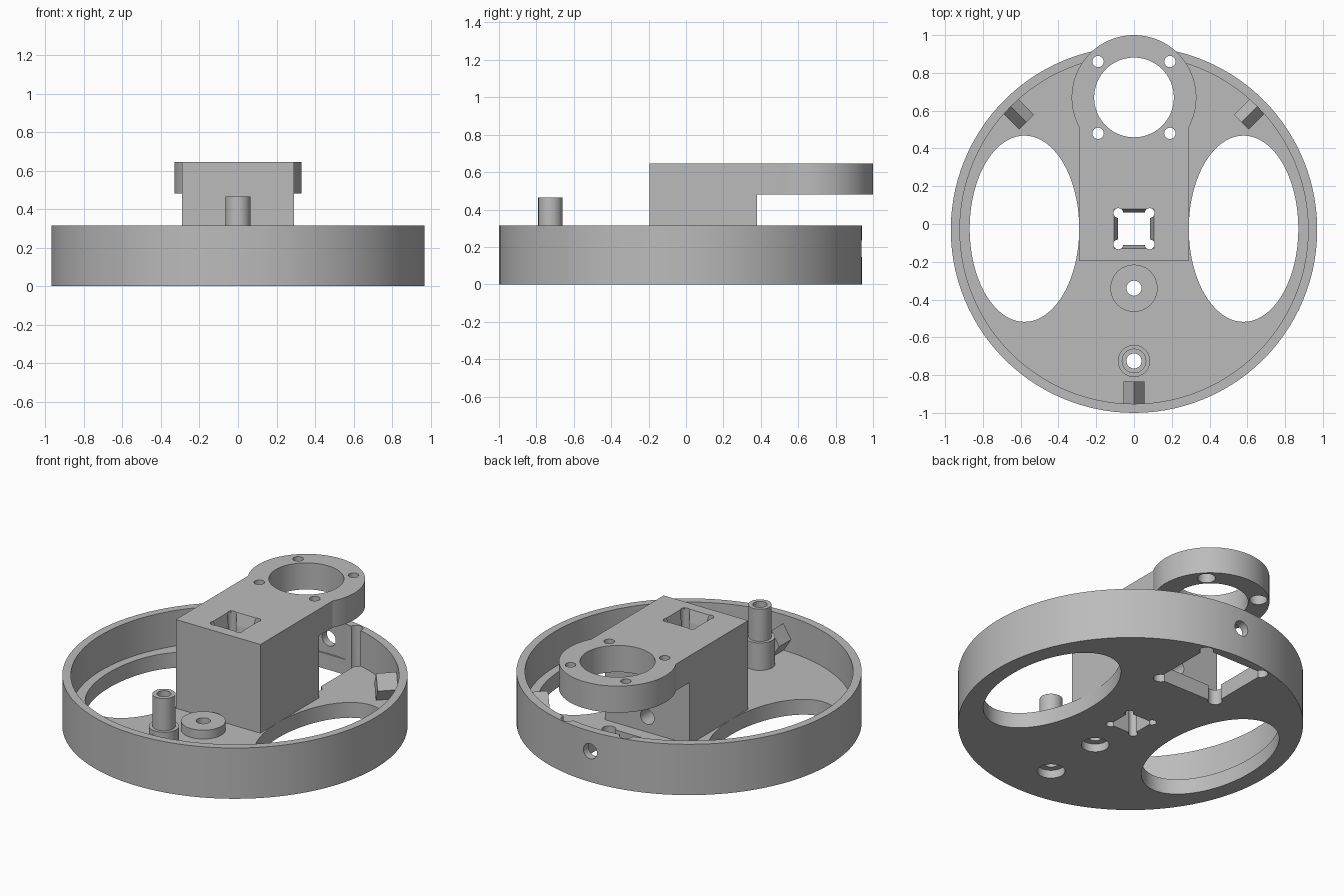
import bpy, bmesh
from math import sin, cos, pi, asin, radians
from mathutils import Matrix

if "Cube" in bpy.data.objects:
    bpy.data.objects.remove(bpy.data.objects["Cube"])

grey = bpy.data.materials.new("plain_grey")
grey.use_nodes = True
GREY = (0.5, 0.5, 0.5, 1)
grey.diffuse_color = GREY
grey.node_tree.nodes["Principled BSDF"].inputs["Base Color"].default_value = GREY

DISH_Y, DISH_R, RIM_Z, FLOOR_Z = -0.03, 0.97, 0.315, 0.095
RING_Y, RING_R, RING_Z, TOP_Z = 0.67, 0.33, 0.48, 0.645
HALF, FRONT, BACK = 0.29, -0.195, 0.38
SHAFT_Y = -0.025


def oval(x, y, rx, ry=None, n=48):
    ry = ry or rx
    return [(x + rx * cos(2 * pi * i / n), y + ry * sin(2 * pi * i / n)) for i in range(n)]


def rect(x0, x1, y0, y1):
    return [(x0, y0), (x1, y0), (x1, y1), (x0, y1)]


def square(y, h):
    return rect(-h, h, y - h, y + h)


def prism(name, outline, z0, z1, top=None, matrix=Matrix()):
    """Solid between an outline at z0 and the same (or another) outline at z1."""
    bm = bmesh.new()
    low = [bm.verts.new((x, y, z0)) for x, y in outline]
    high = [bm.verts.new((x, y, z1)) for x, y in (top or outline)]
    bm.faces.new(low[::-1])
    bm.faces.new(high)
    for i in range(len(low)):
        j = (i + 1) % len(low)
        bm.faces.new((low[i], low[j], high[j], high[i]))
    bm.transform(matrix)
    bmesh.ops.recalc_face_normals(bm, faces=bm.faces)
    mesh = bpy.data.meshes.new(name)
    bm.to_mesh(mesh)
    bm.free()
    mesh.materials.append(grey)
    ob = bpy.data.objects.new(name, mesh)
    bpy.context.collection.objects.link(ob)
    return ob


def combine(ob, other, operation="DIFFERENCE"):
    """Apply a boolean and discard the second solid."""
    other.hide_render = True
    mod = ob.modifiers.new("cut", "BOOLEAN")
    mod.operation, mod.solver, mod.object = operation, "EXACT", other
    bpy.context.view_layer.objects.active = ob
    bpy.ops.object.modifier_apply(modifier=mod.name)
    bpy.data.objects.remove(other)


def cut(ob, outline, z0, z1, **kw):
    combine(ob, prism("cutter", outline, z0, z1, **kw))


def outward(angle, y=0, z=0):
    """Matrix that turns the prism axis to a horizontal direction."""
    c, s = cos(angle), sin(angle)
    return Matrix(((-s, 0, c, 0), (c, 0, s, y), (0, 1, 0, z), (0, 0, 0, 1)))


def corners(y, h):
    return [(sx * h, y + sy * h) for sx in (-1, 1) for sy in (-1, 1)]


# Round dish with rim
dish = prism("dish", oval(0, DISH_Y, DISH_R, n=112), 0, RIM_Z)
cut(dish, oval(0, DISH_Y, 0.922, n=112), FLOOR_Z, 1)
for side in (-1, 1):
    cut(dish, oval(side * 0.58, SHAFT_Y, 0.29, 0.493, n=80), -1, 0.2)

# Square opening with round corners under the ring
cut(dish, square(RING_Y, 0.212), -1, 0.3)
for x, y in corners(RING_Y, 0.2):
    cut(dish, oval(x, y, 0.04, n=24), -1, 1)

# Tower block with overhanging ring arm
a = asin((RING_R ** 2 - HALF ** 2) ** 0.5 / RING_R)
arc = [-a + (pi + 2 * a) * i / 72 for i in range(73)]
arm_outline = [(RING_R * cos(t), RING_Y + RING_R * sin(t)) for t in arc]
arm_outline += [(-HALF, FRONT), (HALF, FRONT)]
tower = prism("tower_and_arm", arm_outline, RING_Z, TOP_Z)
block = prism("block", rect(-HALF, HALF, FRONT, BACK), FLOOR_Z - 0.005, RING_Z)
combine(tower, block, "UNION")
cut(tower, oval(0, RING_Y, 0.211, n=72), 0, 1)
for x, y in corners(RING_Y, 0.19):
    cut(tower, oval(x, y, 0.03, n=24), 0.4, 1)
    cut(tower, oval(x, y, 0.05, n=32), 0.4, 0.54)

# Square shaft with flared mouth and corner bores
cut(tower, square(SHAFT_Y, 0.085), -1, 1)
cut(tower, square(SHAFT_Y, 0.085), TOP_Z - 0.08, TOP_Z + 0.001, top=square(SHAFT_Y, 0.105))
cut(dish, square(SHAFT_Y, 0.085), -1, 0.2)
for x, y in corners(SHAFT_Y, 0.083):
    for part in (tower, dish):
        cut(part, oval(x, y, 0.026, n=24), -1, 1)

# Cable bore through the rear rim into the shaft
for part in (tower, dish):
    cut(part, oval(0, 0, 0.047, n=32), SHAFT_Y, 1.2, matrix=outward(pi / 2, 0, 0.19))

# Stepped post and low boss, bored through and recessed below
POST_Y, BOSS_Y = -0.725, -0.34
post = prism("post", oval(0, POST_Y, 0.085), FLOOR_Z - 0.005, 0.265)
combine(post, prism("post_neck", oval(0, POST_Y, 0.065), 0.2, 0.465), "UNION")
boss = prism("boss", oval(0, BOSS_Y, 0.125), FLOOR_Z - 0.005, 0.15)
for part, y in ((post, POST_Y), (boss, BOSS_Y)):
    for target in (part, dish):
        cut(target, oval(0, y, 0.04, n=32), -1, 1)
    cut(dish, oval(0, y, 0.078, n=40), -1, 0.05)

# Three diamond-shaped catches inside the rim
diamond = [(0.055, 0), (0, 0.085), (-0.055, 0), (0, -0.085)]
catches = [prism("catch_" + name, diamond, 0.805, 0.925,
                 matrix=outward(radians(deg), DISH_Y, 0.175))
           for name, deg in (("front", -90), ("back_left", 45), ("back_right", 135))]

# Smooth curved walls, crisp edges
for ob in (dish, tower, post, boss, *catches):
    bpy.ops.object.select_all(action="DESELECT")
    ob.select_set(True)
    bpy.context.view_layer.objects.active = ob
    bpy.ops.object.shade_smooth_by_angle(angle=radians(25))
